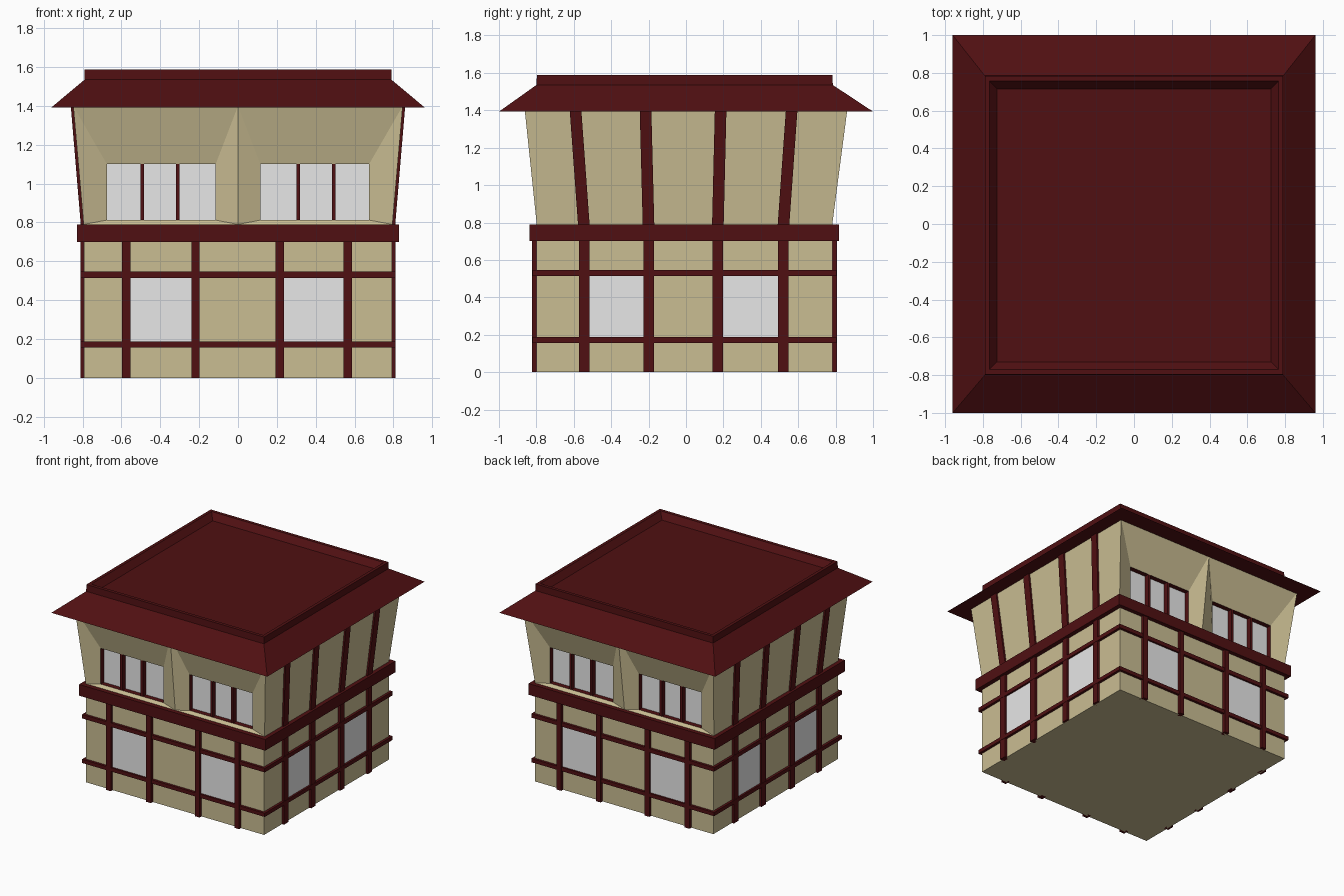
import bpy, bmesh
from mathutils import Vector

if "Cube" in bpy.data.objects:
    bpy.data.objects.remove(bpy.data.objects["Cube"])


def mat(name, c):
    m = bpy.data.materials.new(name)
    m.diffuse_color = (*c, 1)
    m.use_nodes = True
    m.node_tree.nodes["Principled BSDF"].inputs["Base Color"].default_value = m.diffuse_color
    return m


RED = mat("dark red wood", (0.08, 0.005, 0.006))
TAN = mat("tan plaster", (0.59, 0.51, 0.29))
GREY = mat("pale grey glass", (0.8, 0.8, 0.8))
CY = -0.008  # the walls sit slightly forward of the roof


def mesh(name, quads, mats, idx=None):
    """Object from a list of polygons (corner lists), welded together."""
    bm = bmesh.new()
    for i, q in enumerate(quads):
        f = bm.faces.new([bm.verts.new(p) for p in q])
        f.material_index = idx[i] if idx else 0
    bmesh.ops.remove_doubles(bm, verts=bm.verts, dist=1e-5)
    bmesh.ops.recalc_face_normals(bm, faces=bm.faces)
    me = bpy.data.meshes.new(name)
    bm.to_mesh(me)
    bm.free()
    for m in mats:
        me.materials.append(m)
    ob = bpy.data.objects.new(name, me)
    bpy.context.collection.objects.link(ob)
    return ob


def loft(name, rings, m):
    """Closed solid through a series of four-cornered rings."""
    qs = [rings[0], rings[-1]]
    for a, b in zip(rings, rings[1:]):
        for i in range(4):
            j = (i + 1) % 4
            qs.append([a[i], a[j], b[j], b[i]])
    return mesh(name, qs, [m])


def ring(x0, x1, y0, y1, z):
    return [(x0, y0, z), (x1, y0, z), (x1, y1, z), (x0, y1, z)]


def box(name, x0, x1, y0, y1, z0, z1, m):
    return loft(name, [ring(x0, x1, y0, y1, z0), ring(x0, x1, y0, y1, z1)], m)


# Ground floor and belt between the floors
W = 0.792
box("ground_floor", -W, W, CY - W, CY + W, 0, 0.72, TAN)
box("belt_beam", -0.828, 0.828, CY - 0.828, CY + 0.825, 0.70, 0.79, RED)

# Horizontal rails round the ground floor
for z0, z1 in ((0.157, 0.187), (0.515, 0.547)):
    box("rail", -0.812, 0.812, CY - 0.812, CY + 0.812, z0, z1, RED)

# Ground floor posts and window plates, front/back then left/right
FX = (-0.575, -0.218, 0.215, 0.565)
SY = (-0.545, -0.20, 0.17, 0.52)
for s in (-1, 1):
    for x in FX:
        ya, yb = sorted((CY + s * 0.77, CY + s * 0.816))
        box("front_post", x - 0.021, x + 0.021, ya, yb, 0, 0.72, RED)
    for y in SY:
        xa, xb = sorted((s * 0.77, s * 0.81))
        box("side_post", xa, xb, y - 0.028, y + 0.028, 0, 0.72, RED)
    for k in (0, 2):
        ya, yb = sorted((CY + s * 0.79, CY + s * 0.797))
        box("front_window", FX[k] + 0.02, FX[k + 1] - 0.02, ya, yb, 0.186, 0.516, GREY)
        xa, xb = sorted((s * 0.79, s * 0.797))
        box("side_window", xa, xb, SY[k] + 0.027, SY[k + 1] - 0.027, 0.186, 0.516, GREY)

# Upper floor: flared walls, front and back folded in to two window bays
ZB, ZT = 0.79, 1.40
XB, XT = 0.795, 0.848
YB, YT = 0.79, 0.862
WX0, WX1, WZ0, WZ1 = 0.115, 0.675, 0.812, 1.10
WY, DEPTH = 0.772, 0.04


def yb(s):
    return CY + s * YB


quads, idx = [], []


def add(q, i):
    quads.append(q)
    idx.append(i)


for s in (-1, 1):
    add([(s * XB, yb(-1), ZB), (s * XB, yb(1), ZB), (s * XT, YT, ZT), (s * XT, -YT, ZT)], 0)
    for h in (-1, 1):
        outer = [(0, yb(s), ZB), (h * XB, yb(s), ZB), (h * XT, s * YT, ZT), (0, s * YT, ZT)]
        win = [(h * WX0, WZ0), (h * WX1, WZ0), (h * WX1, WZ1), (h * WX0, WZ1)]
        yo = CY + s * WY
        yi = CY + s * (WY - DEPTH)
        rim = [(x, yo, z) for x, z in win]
        pane = [(x, yi, z) for x, z in win]
        for i in range(4):
            j = (i + 1) % 4
            add([outer[i], outer[j], rim[j], rim[i]], 0)
            add([rim[i], rim[j], pane[j], pane[i]], 1)
        add(pane, 2)
        # Mullions
        for x in (0.31, 0.493):
            a, b = sorted((yo, yi))
            box("mullion", h * x - 0.01, h * x + 0.01, a, b, WZ0, WZ1, RED)
# Caps
add([(-XB, yb(-1), ZB), (0, yb(-1), ZB), (XB, yb(-1), ZB),
     (XB, yb(1), ZB), (0, yb(1), ZB), (-XB, yb(1), ZB)], 0)
add([(-XT, -YT, ZT), (0, -YT, ZT), (XT, -YT, ZT),
     (XT, YT, ZT), (0, YT, ZT), (-XT, YT, ZT)], 0)
mesh("upper_floor", quads, [TAN, RED, GREY], idx)

# Slanted beams on the upper side walls
for s in (-1, 1):
    for y in SY:
        y2 = CY + (y - CY) * 1.085
        rings = []
        for yy, xx, z in ((y, XB, ZB - 0.02), (y2, XT, ZT)):
            xa, xb = sorted((s * (xx - 0.02), s * (xx + 0.013)))
            rings.append(ring(xa, xb, yy - 0.031, yy + 0.031, z))
        loft("slanted_beam", rings, RED)

# Roof: flared eaves, upright rim and sunken flat top
loft("roof", [
    ring(-0.96, 0.96, -1, 1, 1.393),
    ring(-0.79, 0.79, -0.80, 0.785, 1.535),
    ring(-0.79, 0.79, -0.797, 0.783, 1.588),
    ring(-0.765, 0.765, -0.77, 0.757, 1.588),
    ring(-0.725, 0.725, -0.73, 0.715, 1.54),
], RED)
